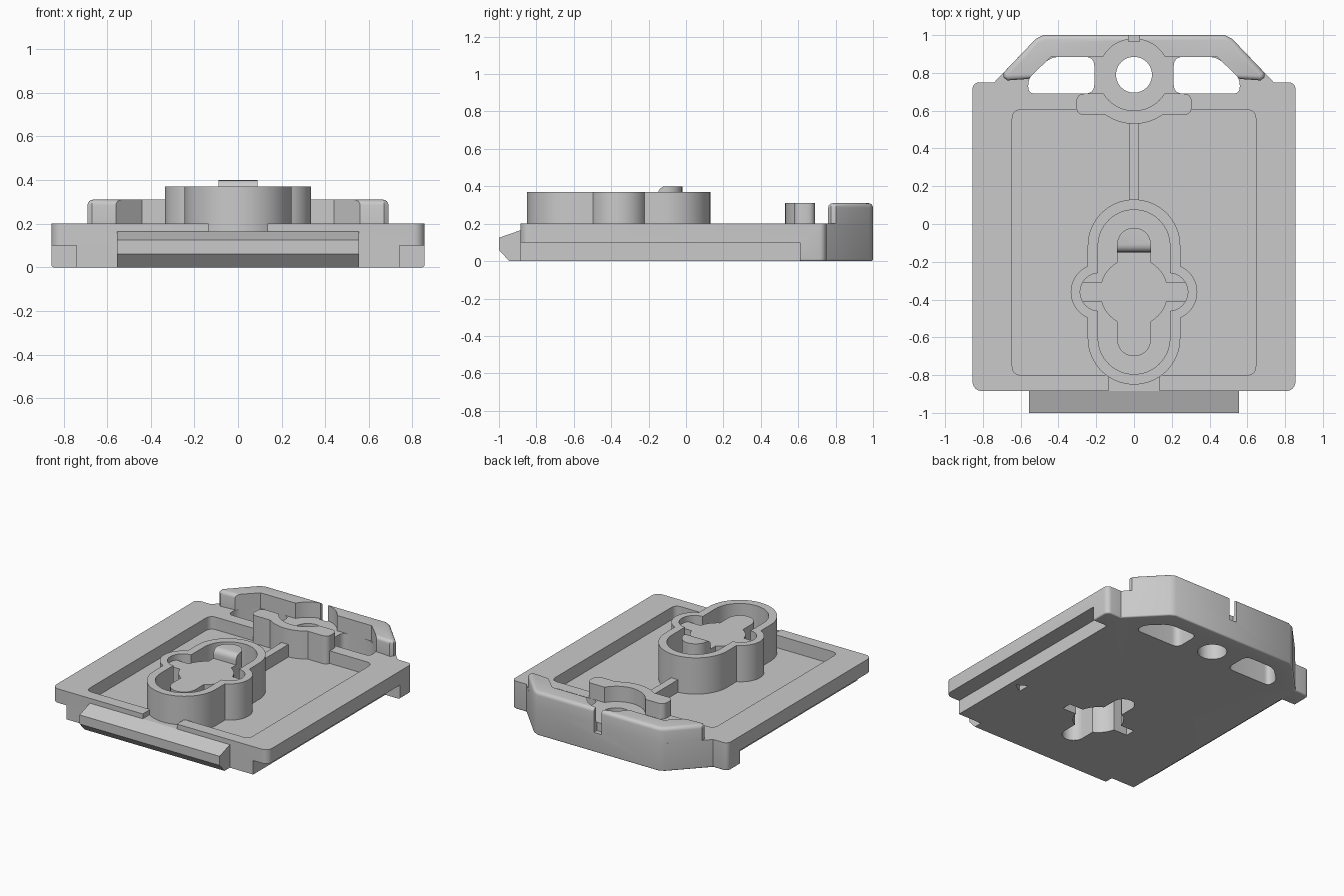
import bpy, bmesh
from math import sin, cos, radians
from mathutils import Vector

if "Cube" in bpy.data.objects:
    bpy.data.objects.remove(bpy.data.objects["Cube"])

grey = bpy.data.materials.new("plain_grey")
grey.use_nodes = True
tone = (0.59, 0.59, 0.59, 1)
grey.diffuse_color = tone
grey.node_tree.nodes["Principled BSDF"].inputs["Base Color"].default_value = tone


def rounded(pts, r, steps=6):
    """Round every corner of a polygon."""
    out = []
    for i, p in enumerate(pts):
        p = Vector(p)
        a, b = Vector(pts[i - 1]) - p, Vector(pts[(i + 1) % len(pts)]) - p
        reach = min(r, a.length * 0.45, b.length * 0.45)
        a, b = p + a.normalized() * reach, p + b.normalized() * reach
        for k in range(steps + 1):
            t = k / steps
            out.append(tuple(a * (1 - t) ** 2 + p * (2 * t * (1 - t)) + b * t * t))
    return out


def mirrored(half):
    return half + [(-x, y) for x, y in reversed(half)]


def rect(x0, x1, y0, y1):
    return [(x0, y0), (x1, y0), (x1, y1), (x0, y1)]


def arc(cx, cy, r, a0, a1, n=32):
    return [(cx + r * cos(radians(a0 + (a1 - a0) * k / n)),
             cy + r * sin(radians(a0 + (a1 - a0) * k / n))) for k in range(n + 1)]


def circle(cx, cy, r):
    return arc(cx, cy, r, 0, 352.5, 47)


def stadium(r, y0, y1):
    return arc(0, y1, r, 0, 180) + arc(0, y0, r, 180, 360)


def prism(name, pts, lo, hi, along_x=False):
    """Extrude a polygon into a closed solid."""
    bm = bmesh.new()
    place = (lambda p, h: (h, p[0], p[1])) if along_x else (lambda p, h: (p[0], p[1], h))
    low = [bm.verts.new(place(p, lo)) for p in pts]
    high = [bm.verts.new(place(p, hi)) for p in pts]
    bm.faces.new(low)
    bm.faces.new(high)
    for i in range(len(pts)):
        bm.faces.new((low[i - 1], low[i], high[i], high[i - 1]))
    bmesh.ops.recalc_face_normals(bm, faces=bm.faces)
    mesh = bpy.data.meshes.new(name)
    bm.to_mesh(mesh)
    bm.free()
    mesh.materials.append(grey)
    ob = bpy.data.objects.new(name, mesh)
    bpy.context.collection.objects.link(ob)
    return ob


def soften(ob, pick, width=0.025):
    """Round the level edges whose midpoint is picked."""
    bm = bmesh.new()
    bm.from_mesh(ob.data)
    level = [e for e in bm.edges if abs(e.verts[0].co.z - e.verts[1].co.z) < 1e-4
             and pick((e.verts[0].co + e.verts[1].co) / 2)]
    bmesh.ops.bevel(bm, geom=level, offset=width, segments=4, profile=0.5,
                    affect='EDGES', clamp_overlap=True)
    bm.to_mesh(ob.data)
    bm.free()


def combine(ob, other, op):
    """Apply a boolean and discard the helper."""
    mod = ob.modifiers.new("bool", 'BOOLEAN')
    mod.operation, mod.solver, mod.object = op, 'EXACT', other
    bpy.context.view_layer.objects.active = ob
    bpy.ops.object.modifier_apply(modifier=mod.name)
    bpy.data.objects.remove(other)


def cut(ob, pts, lo, hi):
    combine(ob, prism("cutter", pts, lo, hi), 'DIFFERENCE')


def add(ob, pts, lo, hi):
    combine(ob, prism("addition", pts, lo, hi), 'UNION')


FLOOR, TOP = 0.11, 0.2
MID = -0.36          # centre of the raised boss
HOLE = 0.79          # centre of the screw hole


def cross_shapes(s):
    return [circle(0, MID, 0.18 - s), stadium(0.09 - s, -0.61, -0.11),
            rect(-0.285 + s, 0.285 - s, MID - 0.05 + s, MID + 0.05 - s)]


def cut_cross(ob):
    # hollow under the boss
    for shape in cross_shapes(0.015):
        cut(ob, shape, -0.05, 0.28)


# Base plate with clipped back corners
outline = mirrored(arc(0.805, -0.835, 0.05, -90, 0, 6) + arc(0.82, 0.715, 0.035, 0, 90, 5)
                   + [(0.74, 0.75), (0.52, 0.98), (0.48, 1.0)])
plate = prism("base_plate", outline, 0, TOP)
window = [(0.21, 0.69), (0.56, 0.69), (0.56, 0.77), (0.44, 0.885), (0.21, 0.885)]
for side in (-1, 1):
    xs = sorted((side * 0.74, side * 1.0))
    cut(plate, rect(*xs, -1.1, 0.61), -0.1, 0.1)
    cut(plate, rounded([(side * x, y) for x, y in window], 0.05), -0.1, 0.4)
cut(plate, rounded(rect(-0.645, 0.645, -0.8, 0.605), 0.05), FLOOR, 0.4)
cut(plate, rect(-0.135, 0.135, -0.95, -0.78), 0.165, 0.4)
cut(plate, circle(0, HOLE, 0.095), -0.1, 0.4)
cut(plate, rect(-0.03, 0.03, 0.965, 1.1), 0.14, 0.4)
cut(plate, [(0.7, MID), (0.63, MID - 0.045), (0.63, MID + 0.045)], -0.1, 0.05)
cut_cross(plate)
soften(plate, lambda m: m.z < 0.001 and (m.y > 0.985 or abs(m.x) + m.y > 1.45))

# Wedge lip on the front edge
lip = prism("front_lip", [(-0.885, 0.165), (-1, 0.125), (-1, 0.06), (-0.945, 0), (-0.885, 0)],
            -0.555, 0.555, along_x=True)

# Raised boss: outer rim, channel, cross island
boss = prism("boss", stadium(0.245, -0.605, -0.115), FLOOR, 0.37)
for x in (-0.185, 0.185):
    add(boss, circle(x, MID, 0.15), FLOOR, 0.37)
cut(boss, stadium(0.19, -0.605, -0.115), TOP, 0.5)
for x in (-0.185, 0.185):
    cut(boss, circle(x, MID, 0.1), TOP, 0.5)
for shape in cross_shapes(0):
    add(boss, shape, 0.15, 0.33)
cut_cross(boss)

# Nub on the island, sloped towards the front
nub = prism("nub", [(-0.09, -0.15), (0.09, -0.15)] + arc(0, -0.11, 0.09, 0, 180), 0.33, 0.4)
soften(nub, lambda m: m.z > 0.39 and m.y < -0.14, 0.04)

# Rib between boss and clip
rib = prism("rib", rect(-0.027, 0.027, 0.12, 0.54), FLOOR, TOP)

# Curved clip in front of the screw hole
clip = prism("clip", rounded(rect(-0.305, 0.305, 0.577, 0.69), 0.045), FLOOR, 0.31)
add(clip, arc(0, HOLE, 0.26, -157, -23), FLOOR, 0.31)
cut(clip, circle(0, HOLE, 0.19), TOP, 0.5)

# Back wall with split round seat
wall_half = [(0.44, 0.885), (0.56, 0.768), (0.67, 0.76), (0.69, 0.775), (0.69, 0.802),
             (0.52, 0.98), (0.48, 1.0)]
wall = prism("back_wall", mirrored(wall_half), TOP, 0.31)
soften(wall, lambda m: m.z > 0.3 and (m.y > 0.95 or abs(m.x) > 0.58))
cut(wall, circle(0, HOLE, 0.19), 0.1, 0.5)
cut(wall, rect(-0.03, 0.03, 0.9, 1.1), 0.1, 0.5)

# Smooth curved sides, keep hard edges
for ob in (plate, lip, boss, nub, rib, clip, wall):
    bpy.ops.object.select_all(action='DESELECT')
    ob.select_set(True)
    bpy.context.view_layer.objects.active = ob
    bpy.ops.object.shade_smooth_by_angle(angle=radians(30))
